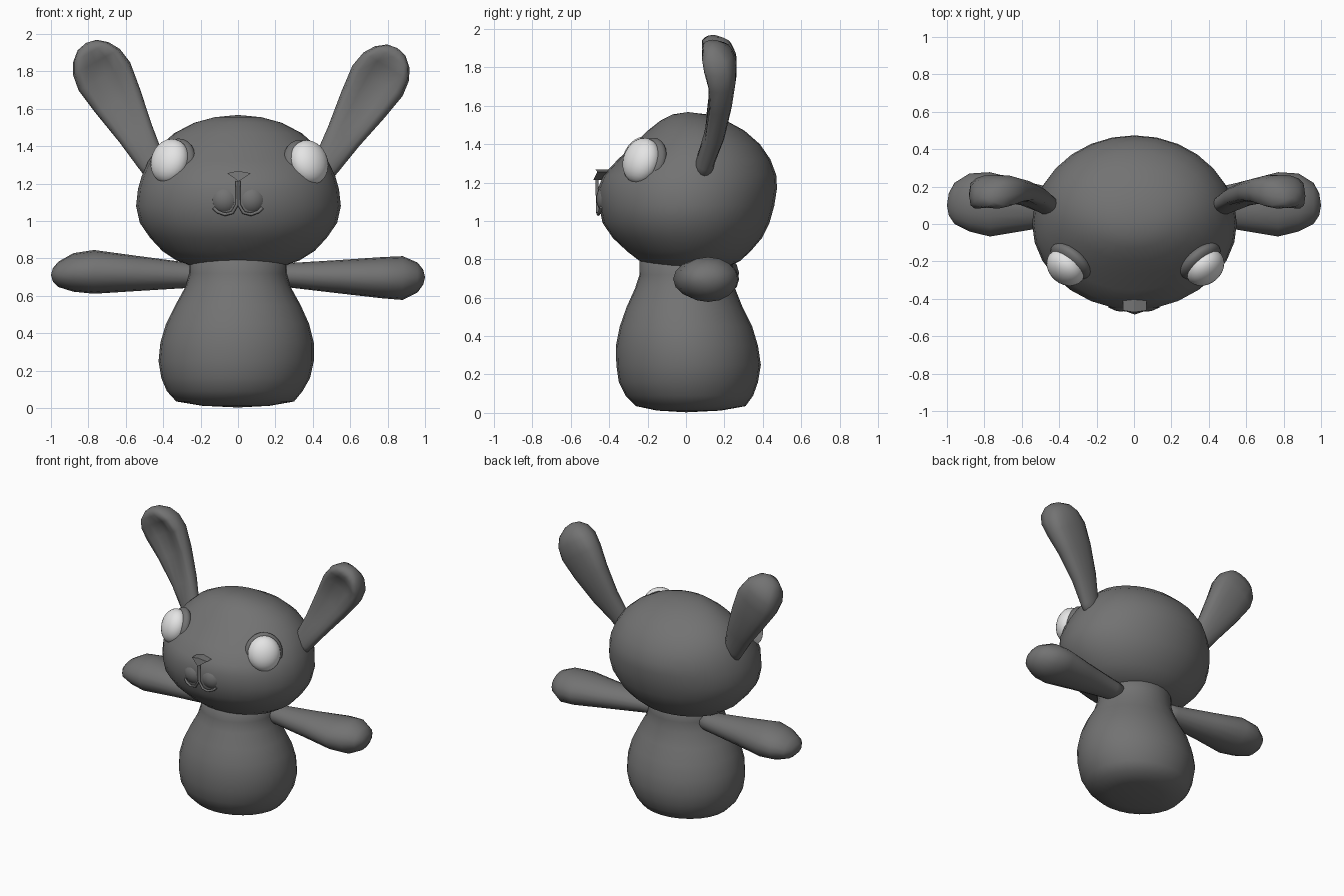
import bpy, bmesh, math
from mathutils import Vector, Matrix

if "Cube" in bpy.data.objects:
    bpy.data.objects.remove(bpy.data.objects["Cube"])


def material(name, v):
    m = bpy.data.materials.new(name)
    m.diffuse_color = (v, v, v, 1)
    m.use_nodes = True
    m.node_tree.nodes["Principled BSDF"].inputs["Base Color"].default_value = m.diffuse_color
    return m


GREY = material("dark_grey", 0.17)
WHITE = material("eye_white", 0.78)


def finish(name, bm, mat, smooth=True):
    bmesh.ops.recalc_face_normals(bm, faces=bm.faces)
    me = bpy.data.meshes.new(name)
    bm.to_mesh(me)
    bm.free()
    me.materials.append(mat)
    for p in me.polygons:
        p.use_smooth = smooth
    ob = bpy.data.objects.new(name, me)
    bpy.context.collection.objects.link(ob)
    return ob


def loft(name, rings, start, end):
    """Skin a stack of closed rings and close both ends with a pole."""
    bm = bmesh.new()
    vs = [[bm.verts.new(p) for p in r] for r in rings]
    n = len(vs[0])
    for a, b in zip(vs, vs[1:]):
        for i in range(n):
            j = (i + 1) % n
            bm.faces.new((a[i], a[j], b[j], b[i]))
    for ring, pole in ((vs[0], start), (vs[-1], end)):
        p = bm.verts.new(pole)
        for i in range(n):
            bm.faces.new((ring[i], ring[(i + 1) % n], p))
    return finish(name, bm, GREY)


def upright(name, rows, bottom, top, n=28):
    """Rows are z, x min, x max, y min, y max."""
    rings = []
    for z, x0, x1, y0, y1 in rows:
        cx, cy = (x0 + x1) / 2, (y0 + y1) / 2
        rings.append([(cx + (x1 - x0) / 2 * math.cos(2 * math.pi * i / n),
                       cy + (y1 - y0) / 2 * math.sin(2 * math.pi * i / n), z)
                      for i in range(n)])
    return loft(name, rings, bottom, top)


def limb(name, base, direction, rows, length, tip_y, n=16):
    """Rows are distance, sideways shift, half width, half depth, y, front dent."""
    axis = Vector(direction).normalized()
    side = Vector((axis.z, 0, -axis.x))
    base = Vector(base)
    rings = []
    for t, shift, w, d, y, dent in rows:
        c = base + axis * t + Vector((0, y, shift))
        ring = []
        for i in range(n):
            a = 2 * math.pi * i / n
            u, s = math.cos(a), math.sin(a)
            v = math.copysign(abs(s) ** (0.6 if dent else 1), s)
            if s < 0:
                v += dent * s ** 4
            ring.append(c + side * w * u + Vector((0, d * v, 0)))
        rings.append(ring)
    start = base + axis * rows[0][0] + Vector((0, rows[0][4], 0))
    end = base + axis * length + Vector((0, tip_y, rows[-1][1]))
    return loft(name, rings, start, end)


def ellipsoid(name, centre, radii, rot, mat):
    bm = bmesh.new()
    bmesh.ops.create_uvsphere(bm, u_segments=24, v_segments=14, radius=1)
    bm.transform(Matrix.Translation(centre) @ rot @ Matrix.Diagonal((*radii, 1)))
    return finish(name, bm, mat)


# Pear shaped body with a short neck
upright("body", [
    (0.012, -0.19, 0.17, -0.15, 0.18), (0.035, -0.33, 0.30, -0.26, 0.31),
    (0.09, -0.38, 0.345, -0.315, 0.35), (0.16, -0.41, 0.385, -0.35, 0.375),
    (0.25, -0.425, 0.405, -0.363, 0.39), (0.35, -0.415, 0.405, -0.365, 0.375),
    (0.45, -0.385, 0.38, -0.345, 0.345), (0.55, -0.335, 0.335, -0.31, 0.295),
    (0.65, -0.28, 0.28, -0.265, 0.255), (0.72, -0.26, 0.26, -0.242, 0.245),
    (0.86, -0.26, 0.26, -0.24, 0.245)],
    (0, 0, 0.003), (0, 0, 0.88))

# Wide round head with the snout pushed forward
upright("head", [
    (0.75, -0.22, 0.22, -0.16, 0.19), (0.79, -0.33, 0.33, -0.24, 0.28),
    (0.84, -0.405, 0.41, -0.305, 0.335), (0.91, -0.47, 0.475, -0.38, 0.395),
    (0.99, -0.525, 0.53, -0.435, 0.435), (1.08, -0.545, 0.55, -0.453, 0.46),
    (1.17, -0.535, 0.54, -0.458, 0.474), (1.24, -0.515, 0.52, -0.43, 0.47),
    (1.32, -0.48, 0.48, -0.355, 0.44), (1.40, -0.42, 0.42, -0.27, 0.385),
    (1.47, -0.34, 0.34, -0.20, 0.305), (1.525, -0.235, 0.235, -0.13, 0.205),
    (1.555, -0.125, 0.125, -0.07, 0.11)],
    (0, 0.01, 0.735), (0, 0.01, 1.567))

# Ears: narrow at the root, broad and dished at the tip
EAR = [(-0.06, 0, 0.06, 0.045, 0.09, 0), (0.03, 0, 0.075, 0.05, 0.10, 0),
       (0.20, 0, 0.098, 0.058, 0.145, 0.2), (0.40, 0, 0.135, 0.072, 0.17, 0.6),
       (0.55, 0, 0.157, 0.09, 0.172, 0.8), (0.64, 0, 0.143, 0.103, 0.16, 0.7),
       (0.70, 0, 0.108, 0.09, 0.15, 0.3), (0.742, 0, 0.058, 0.05, 0.14, 0)]
limb("left_ear", (-0.45, 0, 1.29), (-0.48, 0, 0.877), EAR, 0.755, 0.14)
limb("right_ear", (0.46, 0, 1.28), (0.52, 0, 0.854), EAR, 0.755, 0.14)

# Paddle shaped arms held straight out
limb("left_arm", (0, 0, 0.71), (-1, 0, 0), [
    (0.18, 0, 0.055, 0.06, 0.08, 0), (0.27, 0, 0.068, 0.075, 0.08, 0),
    (0.55, 0.01, 0.095, 0.125, 0.095, 0), (0.77, 0.018, 0.117, 0.172, 0.105, 0),
    (0.88, 0.015, 0.103, 0.155, 0.115, 0), (0.96, 0.005, 0.068, 0.11, 0.11, 0),
    (0.99, 0.002, 0.035, 0.06, 0.105, 0)], 1.0, 0.10)
limb("right_arm", (0, 0, 0.71), (1, 0, 0), [
    (0.18, 0, 0.055, 0.06, 0.08, 0), (0.27, 0, 0.065, 0.075, 0.08, 0),
    (0.55, -0.008, 0.09, 0.125, 0.095, 0), (0.77, -0.013, 0.11, 0.172, 0.105, 0),
    (0.88, -0.015, 0.117, 0.155, 0.115, 0), (0.96, -0.012, 0.08, 0.11, 0.11, 0),
    (0.99, -0.01, 0.04, 0.06, 0.105, 0)], 1.0, 0.10)

# Eyes lying against the head, each with a low rim behind it
for side, label, x, z in ((-1, "left", -0.365, 1.32), (1, "right", 0.38, 1.313)):
    rot = (Matrix.Rotation(side * math.radians(40), 4, 'Z')
           @ Matrix.Rotation(math.radians(-18), 4, 'X'))
    centre = Vector((x, -0.232, z))
    ellipsoid(label + "_eye", centre, (0.112, 0.085, 0.122), rot, WHITE)
    back = rot.to_3x3() @ Vector((0, 0.045, 0))
    ellipsoid(label + "_eye_rim", centre + back, (0.13, 0.06, 0.14), rot, GREY)

# Two soft muzzle pads with a crease between them
for side, label in ((-1, "left"), (1, "right")):
    ellipsoid(label + "_muzzle", (side * 0.07, -0.39, 1.115),
              (0.085, 0.078, 0.085), Matrix.Identity(4), GREY)

# Triangular nose
bm = bmesh.new()
front = [bm.verts.new(p) for p in
         ((-0.058, -0.462, 1.255), (0.0, -0.472, 1.268),
          (0.068, -0.462, 1.255), (0.004, -0.484, 1.212))]
rear = [bm.verts.new((v.co.x, -0.38, v.co.z)) for v in front]
bm.faces.new(front)
bm.faces.new(rear[::-1])
for i in range(4):
    j = (i + 1) % 4
    bm.faces.new((front[i], rear[i], rear[j], front[j]))
finish("nose", bm, GREY, False)

# Lip ridge: a line below the nose that splits into two curls
for side, label in ((-1, "left"), (1, "right")):
    cu = bpy.data.curves.new(label + "_lip", 'CURVE')
    cu.dimensions = '3D'
    cu.bevel_depth = 0.009
    cu.bevel_resolution = 1
    cu.use_fill_caps = True
    pts = [(0.004, -0.463, 1.215), (0.004, -0.462, 1.09), (0.03, -0.46, 1.045),
           (0.07, -0.457, 1.035), (0.11, -0.448, 1.05), (0.13, -0.442, 1.07)]
    sp = cu.splines.new('POLY')
    sp.points.add(len(pts) - 1)
    for p, (x, y, z) in zip(sp.points, pts):
        p.co = (side * x, y, z, 1)
    cu.materials.append(GREY)
    bpy.context.collection.objects.link(bpy.data.objects.new(label + "_lip", cu))
